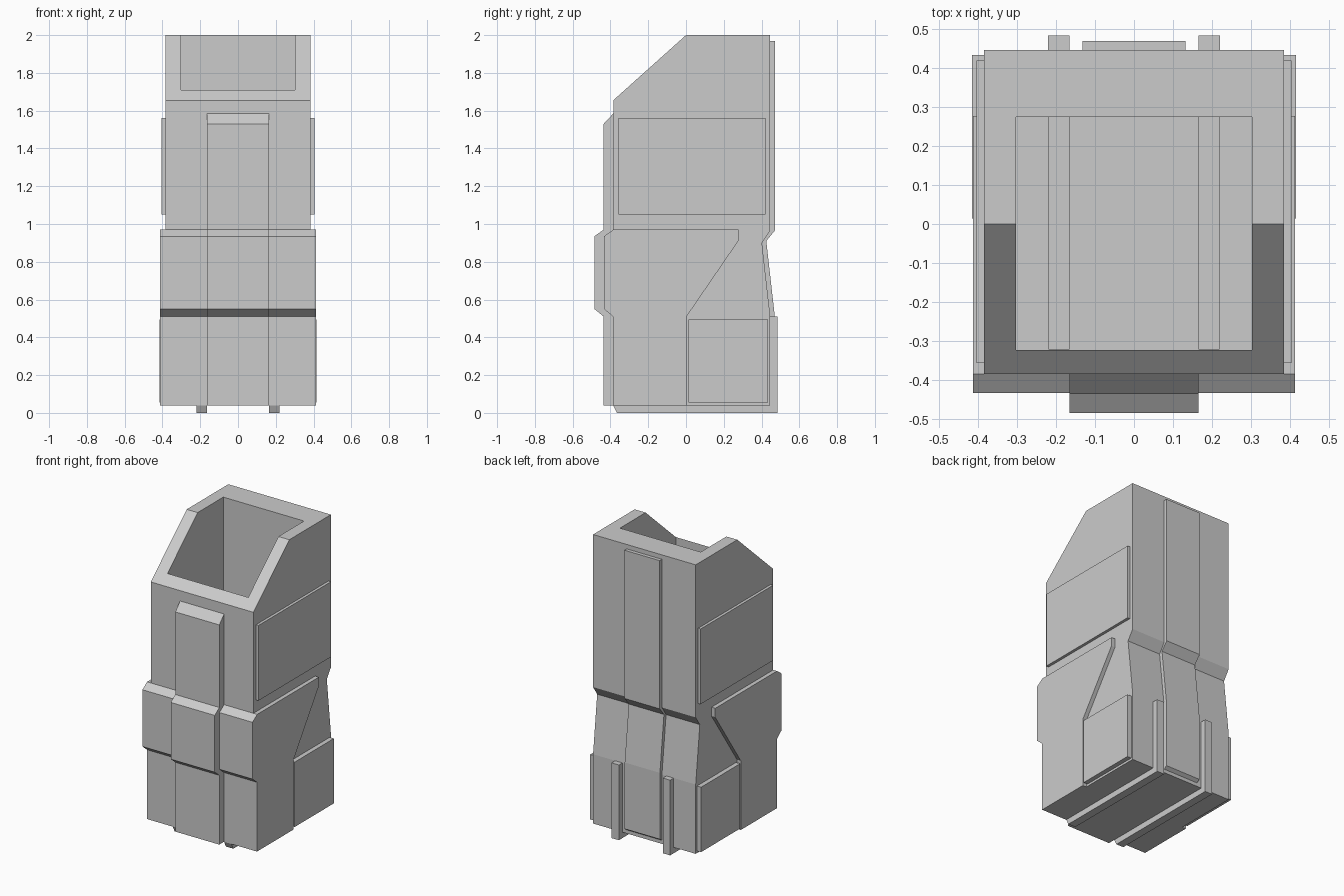
import bpy, bmesh


def prism(name, profile, x0, x1):
    """Extrude a (y, z) side profile from x0 to x1."""
    bm = bmesh.new()
    a = bm.faces.new([bm.verts.new((x0, y, z)) for y, z in profile])
    ext = bmesh.ops.extrude_face_region(bm, geom=[a])
    verts = [v for v in ext["geom"] if isinstance(v, bmesh.types.BMVert)]
    bmesh.ops.translate(bm, verts=verts, vec=(x1 - x0, 0, 0))
    bmesh.ops.recalc_face_normals(bm, faces=bm.faces)
    me = bpy.data.meshes.new(name)
    bm.to_mesh(me)
    bm.free()
    ob = bpy.data.objects.new(name, me)
    bpy.context.collection.objects.link(ob)
    return ob


def rect(y0, y1, z0, z1):
    return [(y0, z0), (y1, z0), (y1, z1), (y0, z1)]


def cut(ob, cutter):
    m = ob.modifiers.new("cut", "BOOLEAN")
    m.operation = "DIFFERENCE"
    m.solver = "EXACT"
    m.object = cutter
    cutter.hide_render = True
    cutter.hide_viewport = True


# Main housing with sloped mouth and pinched back
body = prism("housing", [
    (-0.385, 0.04), (0.446, 0.04), (0.446, 0.51), (0.402, 0.90),
    (0.446, 0.965), (0.446, 2.0), (0, 2.0), (-0.385, 1.655)], -0.385, 0.385)

# Deep well open at the top
cut(body, prism("well_cutter", rect(-0.323, 0.275, 0.044, 2.2), -0.303, 0.303))

# Wide front collar that wraps both sides
collar = prism("front_collar", [
    (-0.385, 0.97), (-0.434, 0.935), (-0.434, 0.55), (-0.386, 0.51),
    (-0.386, 0.04), (0.003, 0.04), (0.003, 0.51), (0.277, 0.91), (0.277, 0.97)],
    -0.413, 0.413)
cut(collar, prism("collar_cutter", rect(-0.384, 0.6, -0.1, 1.2), -0.384, 0.384))

# Raised strip down the front
prism("front_strip", [
    (-0.38, 1.59), (-0.436, 1.53), (-0.436, 0.97), (-0.485, 0.935),
    (-0.485, 0.55), (-0.436, 0.51), (-0.436, 0.04), (-0.386, 0.04),
    (-0.386, 0.51), (-0.43, 0.55), (-0.43, 0.935), (-0.38, 0.97)], -0.165, 0.165)

# Raised strip down the back
prism("back_strip", [
    (0.44, 1.97), (0.47, 1.97), (0.47, 0.965), (0.425, 0.91),
    (0.468, 0.53), (0.468, 0.08), (0.44, 0.06), (0.44, 0.51),
    (0.40, 0.90), (0.44, 0.965)], -0.132, 0.132)

for side, s in (("left", -1), ("right", 1)):
    # Shallow rectangular side panels
    prism(side + "_upper_panel", rect(-0.357, 0.42, 1.05, 1.56), s * 0.38, s * 0.404)
    prism(side + "_lower_panel", rect(0.014, 0.433, 0.055, 0.495), s * 0.38, s * 0.416)
    # Rail under the base, rising up the back, hollow inside the well
    rail = prism(side + "_rail", [
        (-0.385, 0.04), (-0.365, 0), (0.484, 0), (0.484, 0.51),
        (0.44, 0.51), (0.44, 0.04)], s * 0.165, s * 0.22)
    groove = prism(side + "_groove_cutter", rect(-0.322, 0.274, 0.003, 0.1),
                   s * 0.167, s * 0.218)
    cut(rail, groove)
    cut(body, groove)
